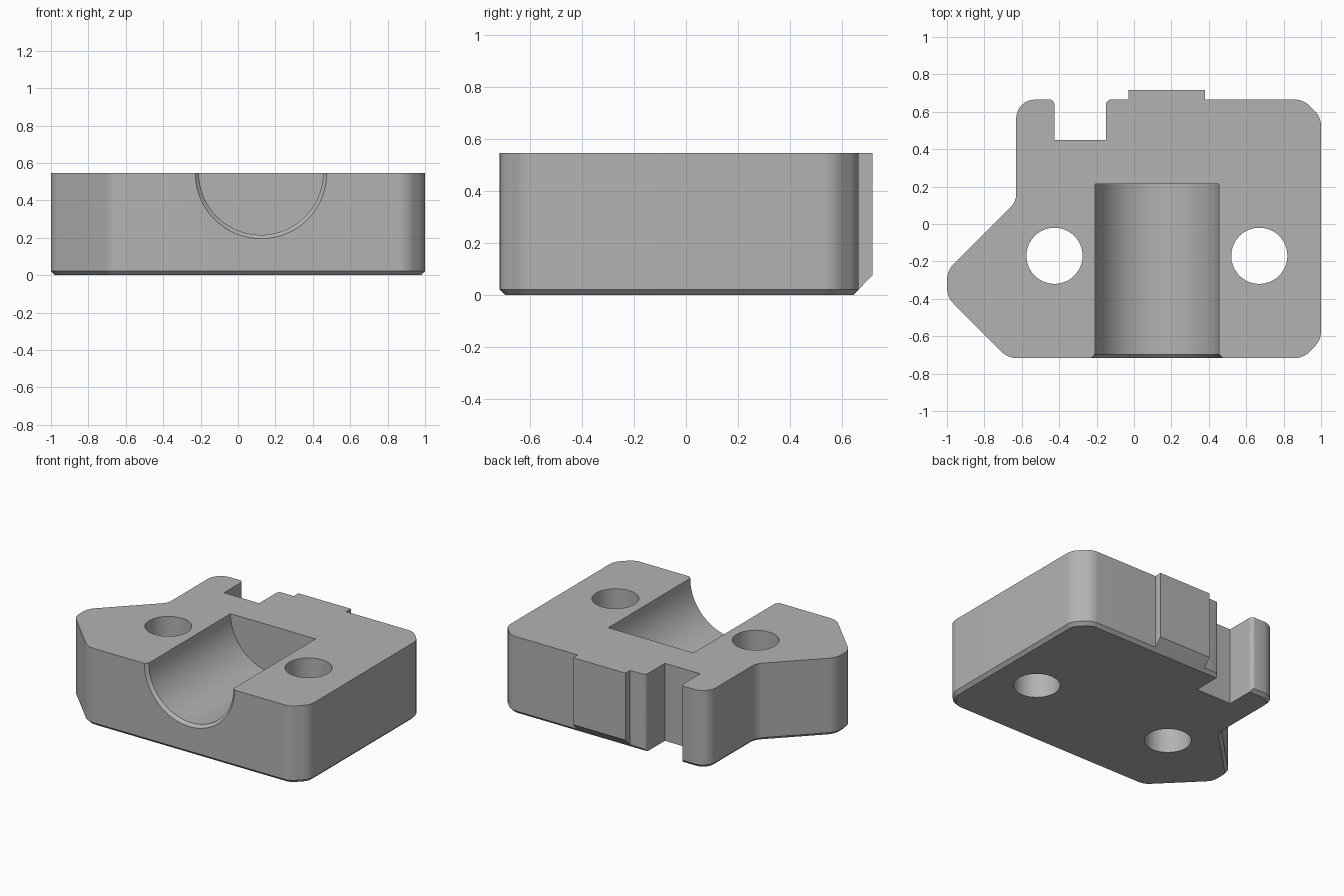
import bpy, bmesh, math
from mathutils import Vector

cube = bpy.data.objects.get("Cube")
if cube:
    bpy.data.objects.remove(cube, do_unlink=True)

H = 0.547        # block height
CHAMFER = 0.022  # bottom edge chamfer
HALF_D = 0.717   # half depth
BACK = 0.665     # back face of the main block

grey = bpy.data.materials.new("mid grey")
grey.use_nodes = True
grey.diffuse_color = (0.45, 0.45, 0.45, 1)
grey.node_tree.nodes["Principled BSDF"].inputs["Base Color"].default_value = grey.diffuse_color


def rounded(corners, steps=8):
    """Outline from (x, y, tangent length) corners; zero keeps a sharp corner."""
    out = []
    for i, (x, y, t) in enumerate(corners):
        p = Vector((x, y))
        if not t:
            out.append(p)
            continue
        a = (Vector(corners[i - 1][:2]) - p).normalized()
        b = (Vector(corners[(i + 1) % len(corners)][:2]) - p).normalized()
        half = a.angle(b) / 2
        centre = p + (a + b).normalized() * t / math.cos(half)
        start, end = p + a * t - centre, p + b * t - centre
        sweep = start.angle(end)
        for k in range(steps + 1):
            f = k / steps
            out.append(centre + (start * math.sin((1 - f) * sweep)
                                 + end * math.sin(f * sweep)) / math.sin(sweep))
    return out


def inset(outline, d):
    """Mitred inward offset of a counter-clockwise outline."""
    out = []
    for i, p in enumerate(outline):
        e1 = (p - outline[i - 1]).normalized()
        e2 = (outline[(i + 1) % len(outline)] - p).normalized()
        n1, n2 = Vector((-e1.y, e1.x)), Vector((-e2.y, e2.x))
        out.append(p + (n1 + n2) * d / (1 + n1.dot(n2)))
    return out


def loft(name, rings):
    """Closed solid through a list of equal-length rings of 3D points."""
    bm = bmesh.new()
    loops = [[bm.verts.new(p) for p in ring] for ring in rings]
    n = len(loops[0])
    for a, b in zip(loops, loops[1:]):
        for i in range(n):
            j = (i + 1) % n
            bm.faces.new((a[i], a[j], b[j], b[i]))
    bm.faces.new(loops[0][::-1])
    bm.faces.new(loops[-1])
    bmesh.ops.recalc_face_normals(bm, faces=bm.faces)
    mesh = bpy.data.meshes.new(name)
    bm.to_mesh(mesh)
    bm.free()
    mesh.materials.append(grey)
    obj = bpy.data.objects.new(name, mesh)
    bpy.context.collection.objects.link(obj)
    return obj


def at_z(outline, z):
    return [(p.x, p.y, z) for p in outline]


def circle(r, n=64):
    return [(r * math.cos(k * math.tau / n), r * math.sin(k * math.tau / n)) for k in range(n)]


def combine(target, tool, operation):
    bpy.ops.object.select_all(action='DESELECT')
    bpy.context.view_layer.objects.active = target
    target.select_set(True)
    mod = target.modifiers.new(tool.name, 'BOOLEAN')
    mod.operation, mod.solver, mod.object = operation, 'EXACT', tool
    bpy.ops.object.modifier_apply(modifier=mod.name)
    bpy.data.objects.remove(tool, do_unlink=True)


# Main block with rounded corners, side point and chamfered bottom
outline = rounded([
    (-0.675, -HALF_D, 0.05), (0.905, -HALF_D, 0.045), (1, -0.62, 0.045),
    (1, 0.57, 0.045), (0.905, BACK, 0.045), (-0.63, BACK, 0.1),
    (-0.63, 0.12, 0.04), (-1, -0.25, 0.05), (-1, -0.39, 0.05)])
block = loft("clamp_block", [at_z(inset(outline, CHAMFER), 0),
                             at_z(outline, CHAMFER), at_z(outline, H)])

# Raised rear tab with a sloped underside
tab_profile = [(0.6, H), (HALF_D, H), (HALF_D, 0.075), (BACK, CHAMFER), (0.6, CHAMFER)]
combine(block, loft("rear_tab", [[(x, y, z) for y, z in tab_profile]
                                 for x in (-0.03, 0.38)]), 'UNION')

# Rear slot with rounded mouth
mouth = BACK + 0.002
slot = rounded([(-0.425, 0.45, 0), (-0.15, 0.45, 0), (-0.15, mouth, 0.03),
                (-0.1, mouth, 0), (-0.1, 0.9, 0), (-0.475, 0.9, 0),
                (-0.475, mouth, 0), (-0.425, mouth, 0.03)])
combine(block, loft("slot_cutter", [at_z(slot, -0.1), at_z(slot, H + 0.1)]), 'DIFFERENCE')

# Half-round pocket with a chamfered front rim
rim = [(-HALF_D - 0.02, 0.372), (-HALF_D + 0.02, 0.332), (0.215, 0.332)]
combine(block, loft("pocket_cutter", [[(0.123 + u, y, H + v) for u, v in circle(r)]
                                      for y, r in rim]), 'DIFFERENCE')

# Two bolt holes
for x in (-0.425, 0.67):
    combine(block, loft("hole_cutter", [[(x + u, -0.17 + v, z) for u, v in circle(0.15)]
                                        for z in (-0.1, H + 0.1)]), 'DIFFERENCE')

bpy.ops.object.shade_smooth_by_angle(angle=math.radians(25))
